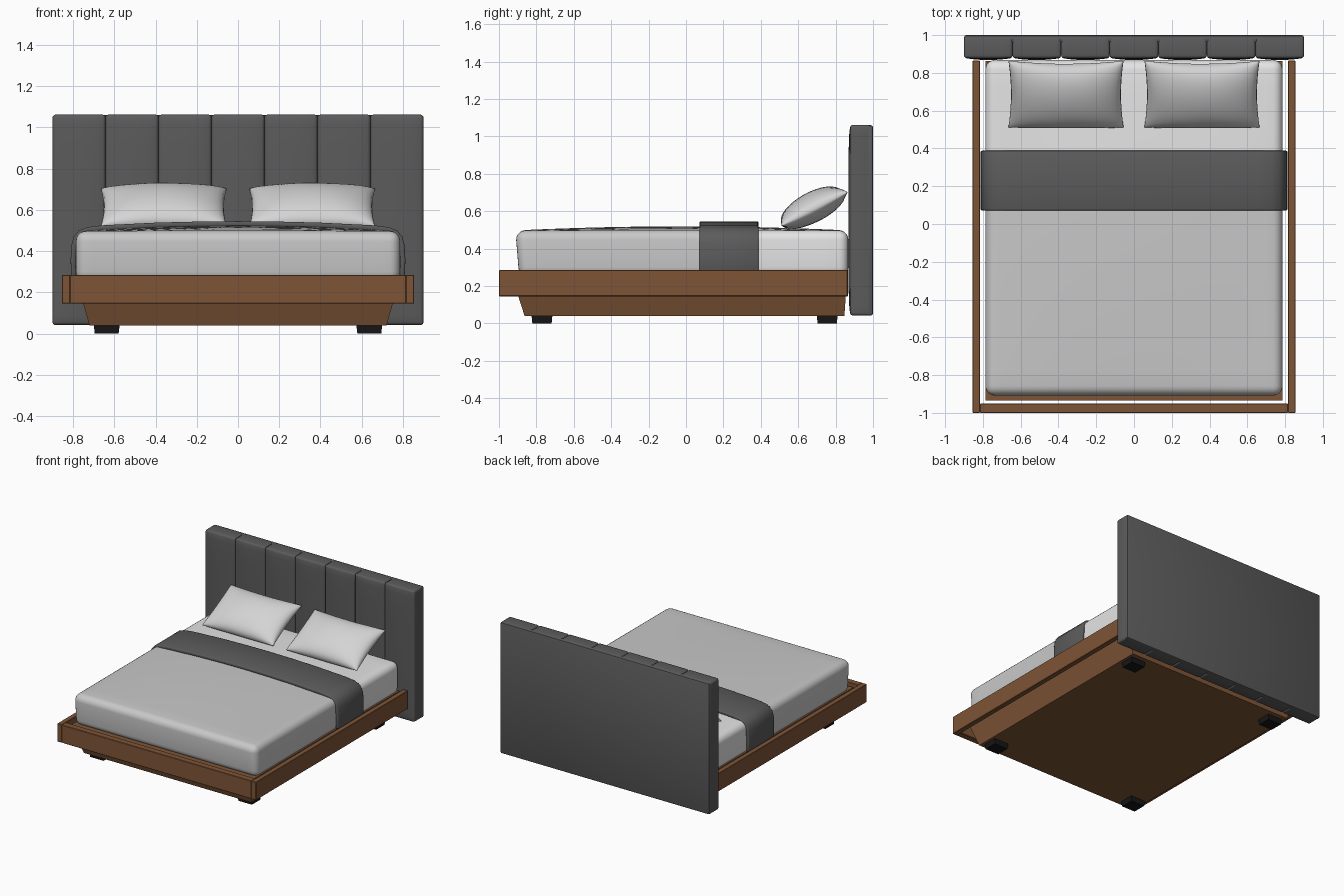
import bpy, bmesh, math
from mathutils import Vector, Matrix

cube = bpy.data.objects.get("Cube")
if cube:
    bpy.data.objects.remove(cube, do_unlink=True)


def material(name, r, g, b):
    m = bpy.data.materials.new(name)
    m.use_nodes = True
    m.diffuse_color = (r, g, b, 1)
    bsdf = m.node_tree.nodes["Principled BSDF"]
    bsdf.inputs["Base Color"].default_value = (r, g, b, 1)
    bsdf.inputs["Roughness"].default_value = 0.8
    return m


WOOD = material("warm wood", 0.21, 0.09, 0.037)
FABRIC = material("charcoal fabric", 0.105, 0.105, 0.105)
DUVET = material("light grey duvet", 0.58, 0.58, 0.58)
SHEET = material("white sheet", 0.78, 0.78, 0.78)
PILLOW = material("pillow linen", 0.66, 0.66, 0.66)
BLACK = material("black feet", 0.008, 0.008, 0.008)


def finish(name, bm, *mats, angle=35):
    bmesh.ops.recalc_face_normals(bm, faces=bm.faces)
    me = bpy.data.meshes.new(name)
    bm.to_mesh(me)
    bm.free()
    ob = bpy.data.objects.new(name, me)
    bpy.context.collection.objects.link(ob)
    for m in mats:
        me.materials.append(m)
    bpy.ops.object.select_all(action='DESELECT')
    ob.select_set(True)
    bpy.context.view_layer.objects.active = ob
    bpy.ops.object.shade_smooth_by_angle(angle=math.radians(angle))
    return ob


def box_bm(lo, hi, radius=0, segments=3):
    """Box between two corners with optionally rounded edges."""
    lo, hi = Vector(lo), Vector(hi)
    bm = bmesh.new()
    bmesh.ops.create_cube(bm, size=1)
    for v in bm.verts:
        v.co = (lo + hi) / 2 + v.co * (hi - lo)
    if radius:
        bmesh.ops.bevel(bm, geom=bm.edges[:], offset=radius, segments=segments,
                        profile=0.5, affect='EDGES')
    return bm


def slice_bm(bm, axis, positions):
    """Add edge loops across one axis."""
    for p in positions:
        at, normal = Vector(), Vector()
        at[axis], normal[axis] = p, 1
        bmesh.ops.bisect_plane(bm, geom=bm.verts[:] + bm.edges[:] + bm.faces[:],
                               plane_co=at, plane_no=normal)


# Rails around the foot and both sides
for side, sx in (("left", 1), ("right", -1)):
    xs = sorted((sx * 0.815, sx * 0.855))
    finish(f"{side}_rail", box_bm((xs[0], -1, 0.145), (xs[1], 0.865, 0.285), 0.003, 1), WOOD)
finish("foot_rail", box_bm((-0.815, -1, 0.145), (0.815, -0.95, 0.285), 0.003, 1), WOOD)

# Base tapering in towards the floor
bm = box_bm((-0.785, -0.935, 0.04), (0.785, 0.862, 0.265))
for v in bm.verts:
    if v.co.z < 0.1:
        v.co.x *= 0.918
        v.co.y += 0.072 if v.co.y < 0 else -0.015
finish("base", bm, WOOD)

# Feet, narrower at the floor
for end, cy in (("front", -0.77), ("back", 0.755)):
    for side, sx in (("left", 1), ("right", -1)):
        cx = sx * 0.637
        bm = box_bm((cx - 0.063, cy - 0.056, 0), (cx + 0.063, cy + 0.056, 0.045))
        for v in bm.verts:
            if v.co.z < 0.01:
                v.co.x += (cx - v.co.x) * 0.08
                v.co.y += (cy - v.co.y) * 0.08
        finish(f"{end}_{side}_foot", bm, BLACK)

# Mattress with a softly crowned top, duvet at the foot and sheet at the head
bm = box_bm((-0.787, -0.908, 0.25), (0.787, 0.868, 0.497), 0.05, 5)
slice_bm(bm, 0, [i * 0.1 for i in range(-7, 8)])
slice_bm(bm, 1, [0.23 + i * 0.1 for i in range(-10, 6)])
for v in bm.verts:
    u, w = v.co.x / 0.787, (v.co.y + 0.02) / 0.888
    if v.co.z > 0.4:
        v.co.z += 0.022 * (1 - u * u) * (1 - w * w)
    if v.co.z < 0.3:
        v.co.y += 0.012 * (v.co.y < -0.8)
for f in bm.faces:
    f.material_index = int(f.calc_center_median().y > 0.23)
finish("mattress", bm, DUVET, SHEET, angle=50)

# Runner draped across the bed
half = [(0.81, 0.275), (0.812, 0.36), (0.808, 0.43), (0.797, 0.47), (0.772, 0.5),
        (0.73, 0.516), (0.66, 0.525), (0.4, 0.538), (0.2, 0.543)]
profile = half + [(0, 0.545)] + [(-x, z) for x, z in reversed(half)]
bm = bmesh.new()
rows = [[bm.verts.new((x, y, z)) for x, z in profile] for y in (0.072, 0.388)]
for i in range(len(profile) - 1):
    bm.faces.new((rows[0][i], rows[0][i + 1], rows[1][i + 1], rows[1][i]))
runner = finish("runner", bm, FABRIC, angle=40)
if runner.data.polygons[len(profile) // 2].normal.z < 0:
    runner.data.flip_normals()
solid = runner.modifiers.new("thickness", 'SOLIDIFY')
solid.thickness, solid.offset = 0.024, -1
bevel = runner.modifiers.new("soft_hem", 'BEVEL')
bevel.width, bevel.segments = 0.007, 2
bevel.angle_limit = math.radians(50)

# Pillows: pinched corners, full middle, leaning on the headboard
N = 20
tilt = Matrix.Rotation(math.radians(27), 4, 'X')
for side, sx in (("left", 1), ("right", -1)):
    bm = bmesh.new()
    bmesh.ops.create_grid(bm, x_segments=N, y_segments=N, size=1)
    top = bm.faces[:]
    extra = bmesh.ops.duplicate(bm, geom=bm.verts[:] + bm.edges[:] + top)["geom"]
    under = {g for g in extra if isinstance(g, bmesh.types.BMVert)}
    for v in bm.verts:
        u, w = math.sin(v.co.x * math.pi / 2), math.sin(v.co.y * math.pi / 2)
        puff = ((1 - u * u) * (1 - w * w)) ** 0.5
        height = -0.068 * puff if v in under else 0.095 * puff ** 0.85
        wrinkle = 0.004 * puff * math.sin(7 * u + 3 * w) * (1 - puff)
        x = u * 0.305 * (1 - 0.045 * (1 - w * w))
        y = w * 0.198 * (1 - (0.11 if w > 0 else 0.02) * (1 - u * u))
        v.co = tilt @ Vector((x, y, height + wrinkle)) + Vector((sx * 0.36, 0.688, 0.612))
    bmesh.ops.remove_doubles(bm, verts=bm.verts[:], dist=0.0005)
    finish(f"{side}_pillow", bm, PILLOW, angle=80)

# Headboard: seven padded channels on a flat back panel
COUNT, WIDTH = 7, 1.8 / 7
for i in range(COUNT):
    cx = (i - (COUNT - 1) / 2) * WIDTH
    bm = box_bm((cx - WIDTH / 2, 0.879, 0.042), (cx + WIDTH / 2, 0.99, 1.062), 0.014, 3)
    slice_bm(bm, 0, [cx + k * WIDTH / 6 for k in range(-2, 3)])
    slice_bm(bm, 2, [0.09, 0.2, 0.55, 0.9, 1.01])
    for v in bm.verts:
        if v.co.y < 0.9:
            u, w = (v.co.x - cx) / (WIDTH / 2), (v.co.z - 0.552) / 0.51
            v.co.y -= 0.011 * (1 - u * u) * (1 - w ** 8)
    finish(f"headboard_channel_{i + 1}", bm, FABRIC, angle=50)
finish("headboard_back", box_bm((-0.9, 0.96, 0.042), (0.9, 1.0, 1.06), 0.012, 2), FABRIC)
